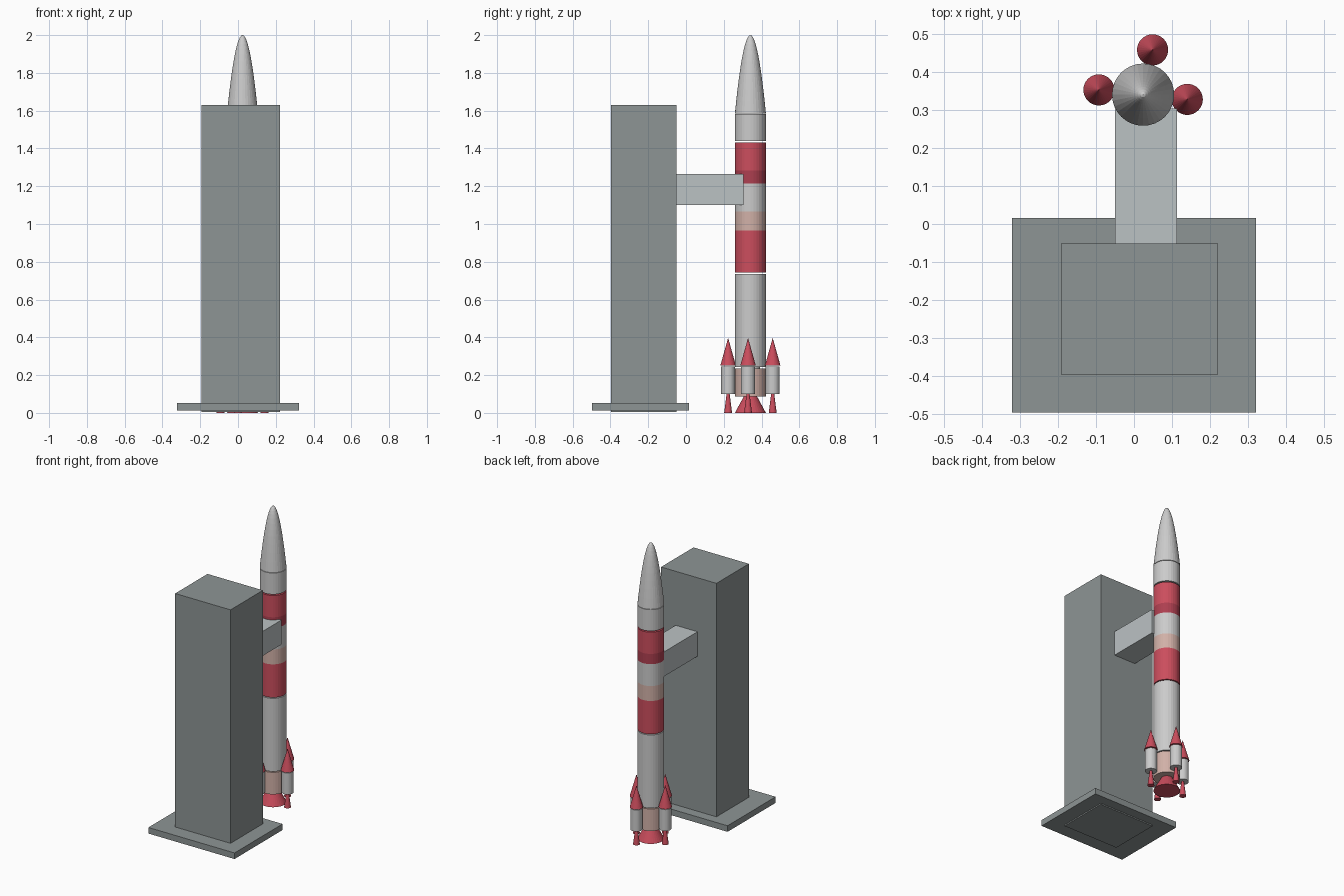
import bpy, bmesh, math

if "Cube" in bpy.data.objects:
    bpy.data.objects.remove(bpy.data.objects["Cube"])

CX, CY, R, SIDES = 0.024, 0.341, 0.082, 32


def material(name, rgb):
    m = bpy.data.materials.new(name)
    m.diffuse_color = (*rgb, 1)
    m.use_nodes = True
    m.node_tree.nodes["Principled BSDF"].inputs["Base Color"].default_value = m.diffuse_color
    return m


RED = material("red", (0.6, 0.075, 0.11))
DARK_RED = material("dark_red", (0.42, 0.05, 0.08))
PINK = material("pink", (0.64, 0.44, 0.39))
WHITE = material("white", (0.8, 0.8, 0.8))
DARK = material("dark_grey", (0.27, 0.3, 0.3))
MID = material("mid_grey", (0.5, 0.54, 0.55))


def finish(name, bm, mats):
    bmesh.ops.recalc_face_normals(bm, faces=bm.faces)
    me = bpy.data.meshes.new(name)
    bm.to_mesh(me)
    bm.free()
    for m in mats:
        me.materials.append(m)
    ob = bpy.data.objects.new(name, me)
    bpy.context.collection.objects.link(ob)
    return ob


def box(name, lo, hi, mat):
    bm = bmesh.new()
    bmesh.ops.create_cube(bm, size=1)
    for v in bm.verts:
        v.co = [(a + b) / 2 + c * (b - a) for a, b, c in zip(lo, hi, v.co)]
    return finish(name, bm, [mat])


def lathe(name, profile, mats, x=CX, y=CY):
    """Capped revolve of (radius, z) points going up; one material per band."""
    bm = bmesh.new()
    rings = []
    for r, z in profile:
        n = SIDES if r > 0 else 1
        rings.append([bm.verts.new((x + r * math.cos(math.tau * i / n),
                                    y + r * math.sin(math.tau * i / n), z)) for i in range(n)])
    for k, (a, b) in enumerate(zip(rings, rings[1:])):
        for i in range(SIDES):
            j = (i + 1) % SIDES
            quad = [a[i], a[j], b[0]] if len(b) == 1 else [a[i], a[j], b[j], b[i]]
            bm.faces.new(quad).material_index = min(k, len(mats) - 1)
    bm.faces.new(rings[0])
    if len(rings[-1]) > 1:
        bm.faces.new(rings[-1]).material_index = len(mats) - 1
    return finish(name, bm, mats)


# Launch tower
box("base_slab", (-0.322, -0.497, 0.012), (0.322, 0.016, 0.053), DARK)
box("tower", (-0.192, -0.397, 0.004), (0.222, -0.051, 1.631), DARK)
box("support_arm", (-0.05, -0.051, 1.1), (0.113, 0.305, 1.266), MID)

# Rocket stages, with thin gaps between them
lathe("engine_section", [(R, 0.087), (R, 0.236)], [PINK])
lathe("lower_stage", [(R, 0.242), (R, 0.736)], [WHITE])
lathe("striped_stage", [(R, z) for z in (0.742, 0.966, 1.067, 1.215, 1.284, 1.431)],
      [RED, PINK, WHITE, DARK_RED, RED])
lathe("upper_stage", [(R, 1.439), (R, 1.583)], [WHITE])
nose = [(R * math.sqrt(1 - t * t), 0) for t in (0,)]
steps = 12
nose = [(R * (i / steps), 2.0 - 0.414 * (i / steps) ** 2) for i in range(steps, -1, -1)]
lathe("nose_cone", nose, [WHITE])
lathe("main_nozzle", [(R, 0), (0.035, 0.087)], [RED])

# Four strap-on boosters
offsets = [(0.025, 0.118), (0.1165, -0.0125)]
for n, (dx, dy, s) in enumerate((dx, dy, s) for dx, dy in offsets for s in (1, -1)):
    x, y = CX + s * dx, CY + s * dy
    lathe(f"booster_body_{n + 1}", [(0.037, 0.101), (0.037, 0.246)], [WHITE], x, y)
    lathe(f"booster_cone_{n + 1}", [(0.041, 0.251), (0, 0.397)], [RED], x, y)
    lathe(f"booster_nozzle_{n + 1}", [(0.021, 0), (0.008, 0.101)], [RED], x, y)
